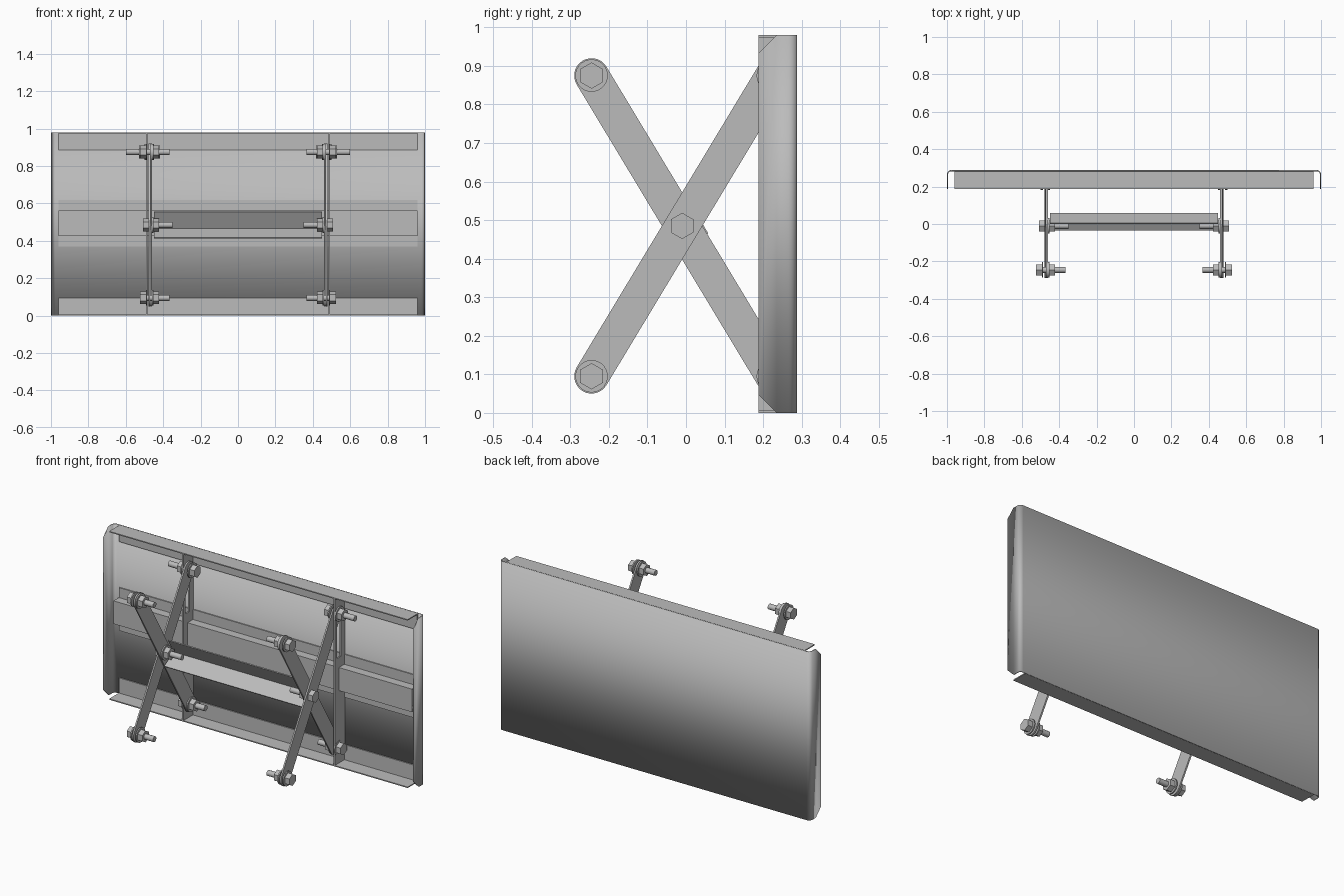
import bpy, bmesh, math
from mathutils import Vector, Matrix

cube = bpy.data.objects.get("Cube")
if cube:
    bpy.data.objects.remove(cube, do_unlink=True)

steel = bpy.data.materials.new("grey_steel")
steel.use_nodes = True
GREY = (0.5, 0.5, 0.5, 1)
steel.diffuse_color = GREY
steel.node_tree.nodes["Principled BSDF"].inputs["Base Color"].default_value = GREY

T = 0.006                       # sheet thickness
FRONT, BACK, TOP = 0.188, 0.288, 0.98
INNER = BACK - T                # inner face of the back sheet
PIVOT = Vector((-0.01, 0.485))  # scissor crossing in (y, z)


def finish(name, bm, smooth=False):
    mesh = bpy.data.meshes.new(name)
    bmesh.ops.recalc_face_normals(bm, faces=bm.faces[:])
    bm.to_mesh(mesh)
    bm.free()
    obj = bpy.data.objects.new(name, mesh)
    bpy.context.scene.collection.objects.link(obj)
    mesh.materials.append(steel)
    if smooth:
        bpy.ops.object.select_all(action="DESELECT")
        obj.select_set(True)
        bpy.context.view_layer.objects.active = obj
        bpy.ops.object.shade_smooth_by_angle(angle=math.radians(35))
    return obj


def prism(bm, outline, x0, x1):
    """Extrude a closed (y, z) outline along x."""
    face = bm.faces.new([bm.verts.new((x0, y, z)) for y, z in outline])
    new = bmesh.ops.extrude_face_region(bm, geom=[face])["geom"]
    verts = [v for v in new if isinstance(v, bmesh.types.BMVert)]
    bmesh.ops.translate(bm, verts=verts, vec=(x1 - x0, 0, 0))


def bar(name, outline, x0, x1, smooth=False):
    bm = bmesh.new()
    prism(bm, outline, x0, x1)
    return finish(name, bm, smooth)


def angle_outline(corner, u, v, leg):
    c, u, v = Vector(corner), Vector(u), Vector(v)
    return [c, c + u * leg, c + u * leg + v * T, c + (u + v) * T,
            c + v * leg + u * T, c + v * leg]


def capsule(a, b, r, steps=14):
    """Round-ended strip outline from a to b."""
    heading = math.atan2(b.y - a.y, b.x - a.x)
    pts = []
    for centre, start in ((b, heading - math.pi / 2), (a, heading + math.pi / 2)):
        for i in range(steps + 1):
            t = start + math.pi * i / steps
            pts.append(centre + r * Vector((math.cos(t), math.sin(t))))
    return pts


def bolt(name, side, y, z, head_x, direction, grip, length):
    """Head, two washers, nut and shank, running from head_x along x."""
    bm = bmesh.new()
    pieces = [(0, 0.03, 0.034, 6), (0.03, 0.037, 0.042, 28),
              (grip, grip + 0.007, 0.042, 28), (grip + 0.007, grip + 0.037, 0.034, 6),
              (0.01, length, 0.016, 20)]
    for a, b, r, n in pieces:
        x = side * (head_x + direction * (a + b) / 2)
        place = Matrix.Translation((x, y, z)) @ Matrix.Rotation(math.pi / 2, 4, "Y")
        if n == 6:              # hexagon corners point along y
            place = place @ Matrix.Rotation(math.pi / 2, 4, "Z")
        bmesh.ops.create_cone(bm, cap_ends=True, segments=n, radius1=r,
                              radius2=r, depth=b - a, matrix=place)
    finish(name, bm, True)


# Back panel with rounded, corner-trimmed side flanges
R = 0.022
half = [(1, FRONT), (1, FRONT + 0.047)]
for i in range(7):
    t = math.pi / 2 * i / 6
    half.append((1 - R + R * math.cos(t), BACK - R + R * math.sin(t)))
path = half + [(-x, y) for x, y in reversed(half)]
bm = bmesh.new()
rows = []
for x, y in path:
    trim = max(0, FRONT + 0.047 - y)
    rows.append((bm.verts.new((x, y, trim)), bm.verts.new((x, y, TOP - trim))))
for (a, b), (c, d) in zip(rows, rows[1:]):
    bm.faces.new((a, c, d, b))
panel = finish("back_panel", bm, True)
# keep the sheet's outside facing away from the centre
if sum(p.normal.y * p.area for p in panel.data.polygons) < 0:
    panel.data.flip_normals()
sheet = panel.modifiers.new("thickness", "SOLIDIFY")
sheet.thickness = T
sheet.offset = -1

# Edge angles along the top and bottom
for name, z, up in (("top_edge_angle", TOP, -1), ("bottom_edge_angle", 0, 1)):
    bar(name, angle_outline((INNER, z), (-1, 0), (0, up), INNER - FRONT), -0.96, 0.96)

# Hat-section stiffener across the middle
MID = 0.494
outer = [(INNER, 0.125), (INNER - T, 0.125), (INNER - T, 0.067), (0.226, 0.067)]
inner = [(INNER, 0.061), (0.232, 0.061)]
hat = outer + [(y, -z) for y, z in reversed(outer)]
hat += [(y, -z) for y, z in inner] + inner[::-1]
bar("middle_stiffener", [(y, MID + z) for y, z in hat], -0.96, 0.96)

# Cross angle tying the two scissor pairs together
lean = math.radians(60)
up_leg = (-math.cos(lean), math.sin(lean))
low_leg = (-math.sin(lean), -math.cos(lean))
bar("cross_angle", angle_outline((0.058, 0.465), up_leg, low_leg, 0.105), -0.45, 0.45)

REACH = Vector((0.235, 0.39))
for side, label in ((1, "left"), (-1, "right")):
    # Slotted upright rib
    bm = bmesh.new()
    for y0, y1, z0, z1 in ((FRONT, 0.207, T, TOP - T), (0.243, INNER, T, TOP - T),
                           (0.207, 0.243, T, 0.62), (0.207, 0.243, 0.9, TOP - T)):
        prism(bm, [(y0, z0), (y1, z0), (y1, z1), (y0, z1)], side * 0.483, side * 0.491)
    finish(label + "_rib", bm)

    # Scissor arms
    for name, slope, x0 in (("rising_arm", 1, 0.470), ("falling_arm", -1, 0.461)):
        r = Vector((REACH.x, REACH.y * slope))
        bar(f"{label}_{name}", capsule(PIVOT - r, PIVOT + r, 0.045),
            side * x0, side * (x0 + 0.009), True)

    # Bolts at the arm ends and the pivot
    lo, hi = PIVOT - REACH, PIVOT + REACH
    bolt(label + "_front_lower_bolt", side, lo.x, lo.y, 0.523, -1, 0.063, 0.158)
    bolt(label + "_front_upper_bolt", side, lo.x, hi.y, 0.523, -1, 0.063, 0.158)
    bolt(label + "_rear_lower_bolt", side, hi.x, lo.y, 0.523, -1, 0.063, 0.158)
    bolt(label + "_pivot_bolt", side, PIVOT.x, PIVOT.y, 0.508, -1, 0.048, 0.158)
    bolt(label + "_rear_upper_bolt", side, hi.x, hi.y, 0.418, 1, 0.075, 0.18)
